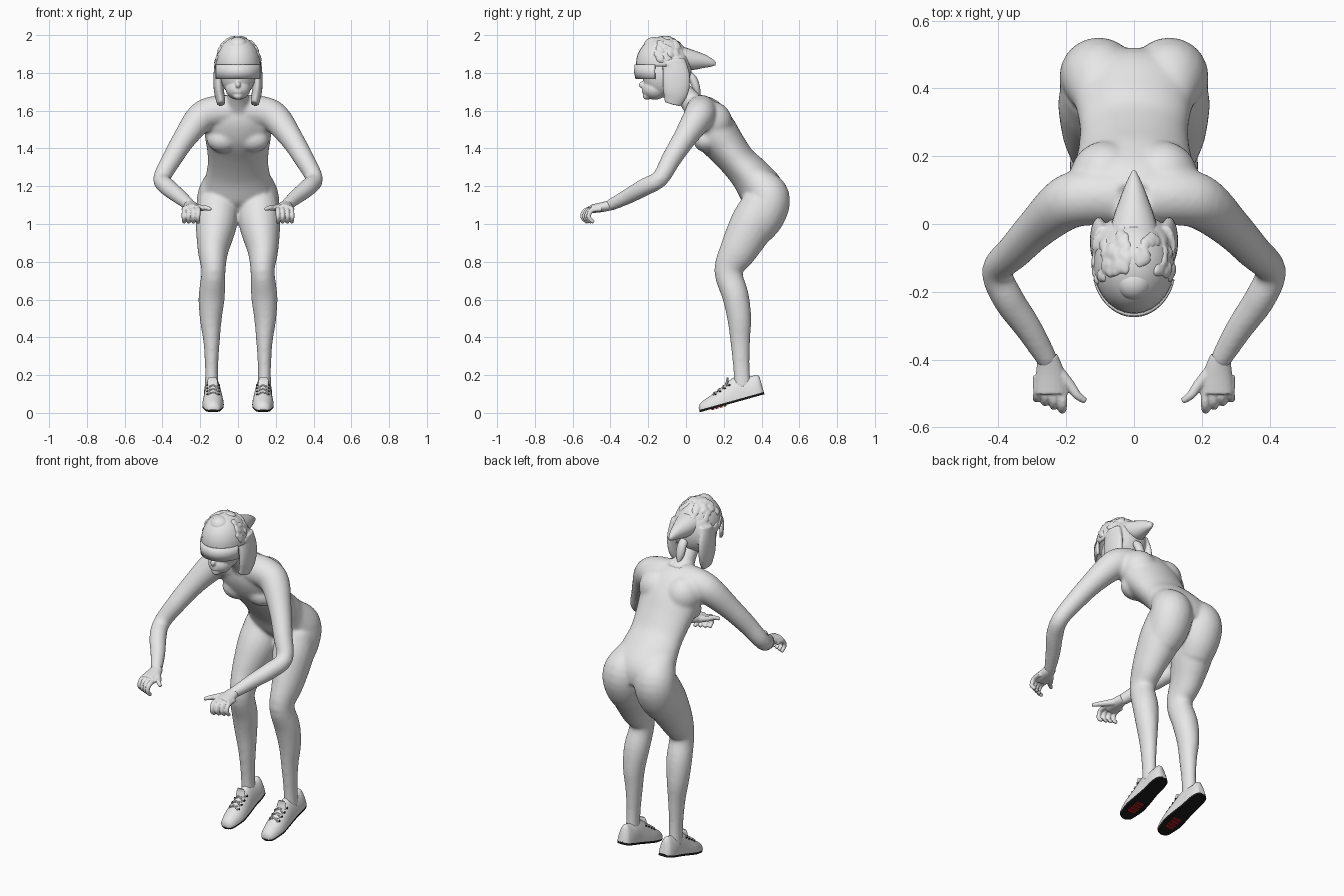
import bpy, bmesh, math, random
from mathutils import Vector, Matrix

random.seed(4)
if bpy.data.objects.get("Cube"):
    bpy.data.objects.remove(bpy.data.objects["Cube"])


def material(name, rgb):
    m = bpy.data.materials.new(name)
    m.use_nodes = True
    m.diffuse_color = (*rgb, 1)
    m.node_tree.nodes["Principled BSDF"].inputs["Base Color"].default_value = (*rgb, 1)
    return m


GREY = material("light grey", (0.8, 0.8, 0.8))
BLACK = material("sole black", (0.01, 0.01, 0.01))
RED = material("sole red", (0.4, 0.015, 0.015))
X, Y, Z = Vector((1, 0, 0)), Vector((0, 1, 0)), Vector((0, 0, 1))
SIDES = (1, -1)


def spline(rows, steps=4):
    """Catmull-Rom through rows of (x, y, z, width, depth)."""
    p = [Vector(r) for r in rows]
    p = [p[0] * 2 - p[1]] + p + [p[-1] * 2 - p[-2]]
    out = []
    for a, b, c, d in zip(p, p[1:], p[2:], p[3:]):
        for i in range(steps):
            t = i / steps
            out.append(b + (c - a) * (t / 2) + (a * 2 - b * 5 + c * 4 - d) * (t * t / 2)
                       + (b * 3 - a - c * 3 + d) * (t ** 3 / 2))
    return out + [p[-2]]


def tube(bm, rows, ref=X, sides=20, side=1):
    """Capped loft of elliptical rings; side=-1 mirrors it."""
    pts = spline(rows)
    rings = []
    for i, p in enumerate(pts):
        t = (pts[min(i + 1, len(pts) - 1)].to_3d() - pts[max(i - 1, 0)].to_3d()).normalized()
        u = (ref - t * t.dot(ref)).normalized()
        v = t.cross(u)
        ring = []
        for k in range(sides):
            a = math.tau * k / sides
            q = Vector(p[:3]) + u * p[3] * math.cos(a) + v * p[4] * math.sin(a)
            ring.append(bm.verts.new((q.x * side, q.y, q.z)))
        rings.append(ring)
    for r, s in zip(rings, rings[1:]):
        for k in range(sides):
            bm.faces.new((r[k], r[k - 1], s[k - 1], s[k]))
    bm.faces.new(rings[0])
    bm.faces.new(rings[-1])


def ball(bm, centre, radii, tilt=0):
    m = Matrix.Translation(centre) @ Matrix.Rotation(tilt, 4, "X") @ Matrix.Diagonal((*radii, 1))
    bmesh.ops.create_uvsphere(bm, u_segments=28, v_segments=18, radius=1, matrix=m)


def finish(bm, name, mat=GREY, voxel=0, smooth=0):
    bmesh.ops.recalc_face_normals(bm, faces=bm.faces)
    me = bpy.data.meshes.new(name)
    bm.to_mesh(me)
    bm.free()
    me.materials.append(mat)
    me.shade_smooth()
    me.set_sharp_from_angle(angle=math.radians(50))
    ob = bpy.data.objects.new(name, me)
    bpy.context.collection.objects.link(ob)
    if voxel:
        r = ob.modifiers.new("blend", "REMESH")
        r.mode, r.voxel_size, r.use_smooth_shade = "VOXEL", voxel, True
        s = ob.modifiers.new("soften", "SMOOTH")
        s.factor, s.iterations = 0.5, smooth
    return ob


# Body: torso, neck, arms and legs fused into one skin
bm = bmesh.new()
tube(bm, [(0, .44, 1.09, .15, .085), (0, .405, 1.17, .185, .118), (0, .34, 1.26, .17, .106),
          (0, .28, 1.325, .16, .097), (0, .22, 1.4, .165, .105), (0, .15, 1.49, .178, .12),
          (0, .095, 1.58, .165, .107), (0, .06, 1.635, .11, .075)], sides=32)
tube(bm, [(0, .06, 1.61, .08, .07), (0, 0, 1.68, .054, .054), (0, -.07, 1.76, .05, .05)])
for s in SIDES:
    # Buttock, chest and shoulder blade
    tube(bm, [(.09, .36, 1.25, .08, .07), (.098, .415, 1.18, .108, .106), (.104, .44, 1.125, .115, .112),
              (.107, .41, 1.05, .113, .117), (.112, .36, .98, .1, .11)], side=s)
    ball(bm, (s * .08, .105, 1.445), (.085, .068, .066), -.6)
    ball(bm, (s * .085, .135, 1.54), (.105, .11, .11))
    # Arm
    tube(bm, [(.04, .08, 1.6, .085, .085), (.13, .08, 1.592, .085, .085), (.2, .062, 1.56, .08, .08),
              (.285, -.01, 1.45, .062, .062), (.352, -.08, 1.34, .053, .053), (.404, -.138, 1.24, .046, .046),
              (.372, -.22, 1.195, .047, .047), (.31, -.31, 1.145, .041, .041),
              (.25, -.41, 1.095, .031, .031)], ref=Z, side=s)
    # Leg
    tube(bm, [(.105, .4, 1.12, .105, .1), (.115, .352, 1.0, .11, .119), (.132, .277, .86, .082, .1),
              (.13, .225, .75, .064, .076), (.139, .262, .62, .07, .071), (.144, .282, .5, .059, .064),
              (.14, .287, .38, .044, .053), (.14, .293, .24, .035, .044), (.14, .3, .13, .037, .047)], side=s)
finish(bm, "body", voxel=.008, smooth=18)

# Hands: palm, four curled fingers and thumb
for s, label in zip(SIDES, ("left", "right")):
    bm = bmesh.new()
    tube(bm, [(.255, -.39, 1.102, .03, .028), (.248, -.44, 1.09, .042, .026),
              (.246, -.5, 1.08, .047, .023)], side=s)
    for i in range(4):
        x, y = .21 + i * .025, -.51 + i * .011
        tube(bm, [(x, y + .03, 1.08, .014, .014), (x, y - .022, 1.072, .013, .013),
                  (x + .002, y - .038, 1.037, .012, .012), (x, y - .012, 1.008, .01, .01)],
             sides=10, side=s)
    tube(bm, [(.225, -.435, 1.088, .02, .02), (.19, -.475, 1.085, .016, .016),
              (.168, -.505, 1.085, .013, .013), (.143, -.523, 1.078, .009, .009)], ref=Z, sides=10, side=s)
    finish(bm, label + "_hand", voxel=.004, smooth=2)

# Face: skull, jaw, nose and lips
bm = bmesh.new()
ball(bm, (0, -.125, 1.79), (.092, .105, .12))
ball(bm, (0, -.165, 1.715), (.066, .066, .057))
ball(bm, (0, -.205, 1.678), (.026, .024, .02))
ball(bm, (0, -.232, 1.737), (.014, .018, .018))
for z in (1.698, 1.71):
    ball(bm, (0, -.22, z), (.026, .014, .007))
finish(bm, "face", voxel=.005, smooth=4)

# Helmet: open dome with a round boss on the brow
bm = bmesh.new()
ball(bm, (0, -.122, 1.848), (.12, .143, .145))
bmesh.ops.bisect_plane(bm, geom=bm.verts[:] + bm.edges[:] + bm.faces[:], plane_co=(0, 0, 1.835),
                       plane_no=Z, clear_inner=True)
dome = finish(bm, "helmet")
dome.modifiers.new("shell", "SOLIDIFY").thickness = .012
bm = bmesh.new()
ball(bm, (0, -.17, 1.94), (.055, .055, .05))
finish(bm, "helmet_boss")

# Visor: curved band over the eyes
bm = bmesh.new()
columns = []
for i in range(33):
    a = math.radians(-74 + 148 * i / 32)
    columns.append([bm.verts.new((.124 * math.sin(a), -.125 - .15 * math.cos(a) * k, z))
                    for z, k in ((1.768, .95), (1.805, 1), (1.845, .98))])
for c, d in zip(columns, columns[1:]):
    for j in range(2):
        bm.faces.new((c[j], d[j], d[j + 1], c[j + 1]))
visor = finish(bm, "visor")
visor.modifiers.new("shell", "SOLIDIFY").thickness = .012

# Hair: back mass, side locks and shallow tufts over the crown
bm = bmesh.new()
ball(bm, (0, -.062, 1.825), (.118, .092, .125))
for s in SIDES:
    tube(bm, [(.092, -.065, 1.87, .03, .06), (.103, -.052, 1.78, .027, .073),
              (.1, -.055, 1.7, .027, .068), (.088, -.07, 1.635, .022, .045)], side=s)
for i in range(90):
    a, h = random.uniform(-.3, math.pi + .3), random.uniform(-.1, 1.4)
    ball(bm, (.11 * math.cos(a) * math.cos(h), -.122 + .133 * math.sin(a) * math.cos(h),
              1.848 + .135 * math.sin(h)), (.017, .024, .016), -.7 * math.cos(h))
finish(bm, "hair", voxel=.006, smooth=3)

# Pointed tail at the back and small ponytail on the nape
bm = bmesh.new()
tube(bm, [(0, -.03, 1.88, .075, .06), (0, .03, 1.868, .058, .054), (0, .09, 1.862, .036, .038),
          (0, .135, 1.853, .017, .021), (0, .157, 1.848, .005, .008)])
finish(bm, "pointed_tail")
bm = bmesh.new()
tube(bm, [(0, .0, 1.8, .02, .018), (0, .035, 1.77, .026, .022), (0, .055, 1.72, .024, .02),
          (0, .068, 1.68, .008, .008)])
finish(bm, "ponytail")

# Shoes: built flat along y, then pitched up onto the toes
PITCH = Matrix.Translation((0, .07, .015)) @ Matrix.Rotation(math.radians(15.6), 4, "X")
SHOE = [(.132, 0, 0, .018, .012), (.132, .02, 0, .04, .036), (.132, .09, 0, .056, .062),
        (.132, .16, 0, .053, .09), (.134, .23, 0, .046, .118), (.136, .3, 0, .045, .1),
        (.136, .34, 0, .036, .098), (.136, .355, 0, .02, .085)]


def shoe_part(name, s, low, high, mat):
    b = bmesh.new()
    tube(b, SHOE, sides=32, side=s)
    for v in b.verts:
        v.co.z = min(max(v.co.z, low), high)
    b.transform(PITCH)
    finish(b, name, mat)


for s, label in zip(SIDES, ("left", "right")):
    shoe_part(label + "_shoe", s, 0, 1, GREY)
    shoe_part(label + "_sole", s, -.012, .003, BLACK)

    # Red tread bars under the ball of the foot
    bm = bmesh.new()
    for i in range(4):
        bmesh.ops.create_cube(bm, size=1, matrix=PITCH @ Matrix.Diagonal((1, 1, 1, 1))
                              @ Matrix.Translation((s * .132, .072 + i * .022, -.014))
                              @ Matrix.Diagonal((.048, .016, .009, 1)))
    finish(bm, label + "_sole_tread", RED)

    # Crossed laces with dark eyelets, and a low tongue
    laces, eyelets = bmesh.new(), bmesh.new()
    for i in range(4):
        y, w, h = .105 + i * .028, .055 - i * .002, .067 + i * .011
        for d in (-.012, .012):
            row = []
            for k in range(-2, 3):
                dx = k * .014
                row.append((.132 + dx, y + d * k / 2, h * math.sqrt(1 - (dx / w) ** 2) + .001, .004, .004))
            tube(laces, row, ref=Y, sides=8, side=s)
        for e in SIDES:
            ball(eyelets, (s * .132 + e * .031, y, h * .83 + .001), (.005, .006, .005))
    tube(laces, [(.134, .17, .085, .026, .008), (.135, .185, .108, .027, .007),
                 (.135, .19, .125, .02, .005)], side=s)
    for b, part, mat in ((laces, "_laces", GREY), (eyelets, "_eyelets", BLACK)):
        b.transform(PITCH)
        finish(b, label + part, mat)
